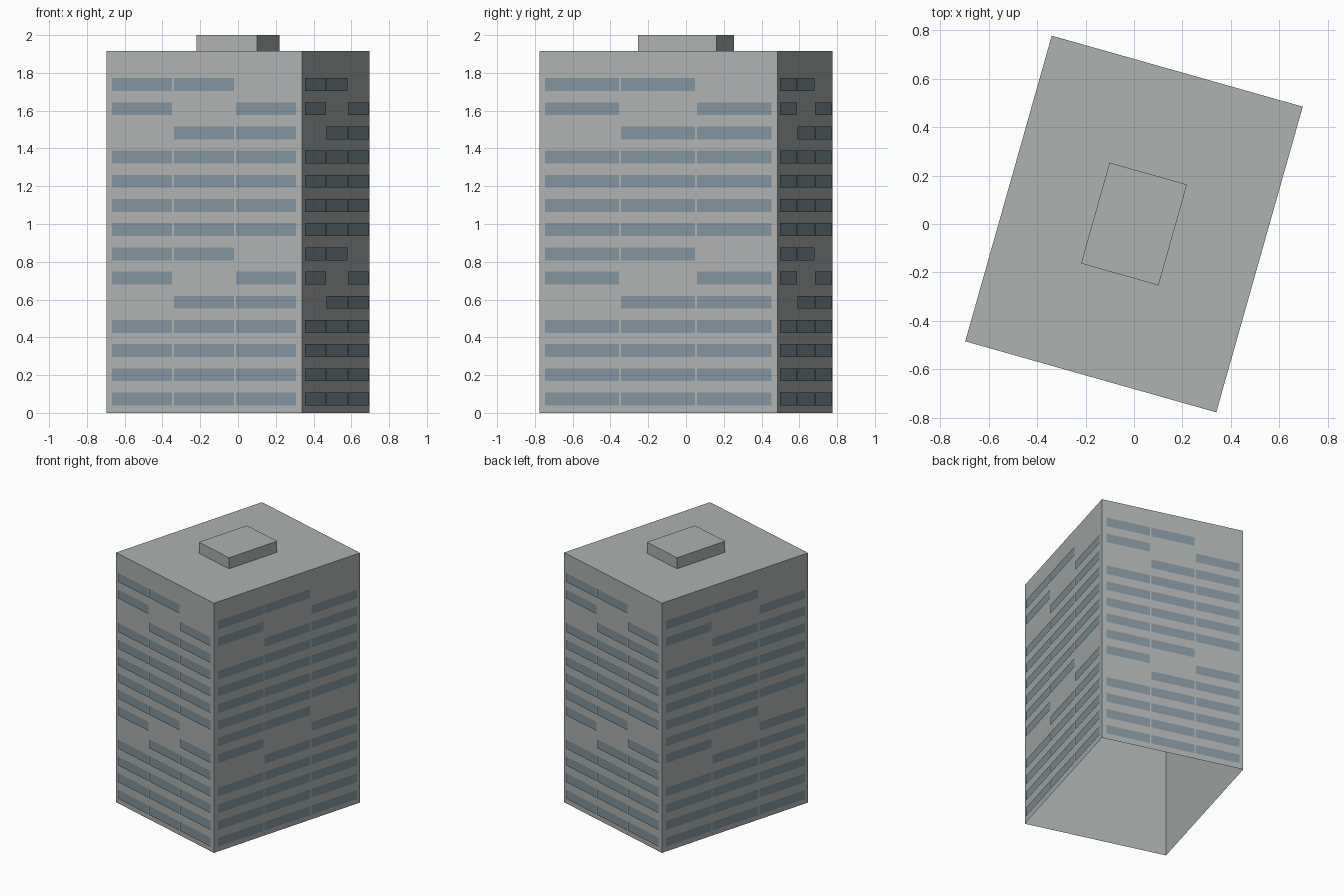
import bpy, bmesh, math
from mathutils import Matrix, Vector

if "Cube" in bpy.data.objects:
    bpy.data.objects.remove(bpy.data.objects["Cube"])

WIDTH, DEPTH, HEIGHT = 1.076, 1.31, 1.915
TURN = Matrix.Rotation(math.radians(-15.8), 4, 'Z')


def material(name, colour):
    mat = bpy.data.materials.new(name)
    mat.use_nodes = True
    mat.diffuse_color = colour
    bsdf = mat.node_tree.nodes["Principled BSDF"]
    bsdf.inputs["Base Color"].default_value = colour
    bsdf.inputs["Roughness"].default_value = 0.8
    return mat


concrete = material("concrete grey", (0.42, 0.445, 0.435, 1))
glass = material("blue grey glass", (0.225, 0.30, 0.34, 1))


def finish(name, bm, mat):
    mesh = bpy.data.meshes.new(name)
    bm.to_mesh(mesh)
    bm.free()
    mesh.materials.append(mat)
    obj = bpy.data.objects.new(name, mesh)
    obj.matrix_world = TURN
    bpy.context.collection.objects.link(obj)


def open_box(name, size, bottom):
    """Box without a floor, standing at the given height."""
    bm = bmesh.new()
    place = Matrix.Translation((0, 0, bottom + size[2] / 2)) @ Matrix.Diagonal((*size, 1))
    bmesh.ops.create_cube(bm, size=1, matrix=place)
    bm.normal_update()
    floor = [f for f in bm.faces if f.normal.z < -0.5]
    bmesh.ops.delete(bm, geom=floor, context='FACES_ONLY')
    finish(name, bm, mat=concrete)


# Hollow tower and rooftop plant room
open_box("tower_walls", (WIDTH, DEPTH, HEIGHT), 0)
open_box("rooftop_room", (0.332, 0.432, 2 - HEIGHT), HEIGHT)

# Window bands: three columns per wall, one column blank on the staggered floors
MARGIN, GAP, LIFT = 0.032, 0.011, 0.006
FLOORS, PITCH, SILL, BAND = 14, 0.128, 0.04, 0.068
BLANK = {4: 0, 5: 1, 6: 2}


def window_wall(name, length, distance, quarter):
    bm = bmesh.new()
    pane = (length - 2 * MARGIN - 2 * GAP) / 3
    spin = Matrix.Rotation(quarter * math.pi / 2, 4, 'Z')
    for floor in range(FLOORS):
        for column in range(3):
            if BLANK.get(floor % 7) == column:
                continue
            left = -length / 2 + MARGIN + column * (pane + GAP)
            low = SILL + floor * PITCH
            corners = [(left, low), (left + pane, low),
                       (left + pane, low + BAND), (left, low + BAND)]
            bm.faces.new([bm.verts.new(spin @ Vector((x, -distance - LIFT, z)))
                          for x, z in corners])
    finish(name, bm, glass)


for quarter, side in enumerate(("front", "left", "back", "right")):
    span, reach = (DEPTH, WIDTH) if quarter % 2 else (WIDTH, DEPTH)
    window_wall(side + "_windows", span, reach / 2, quarter)
